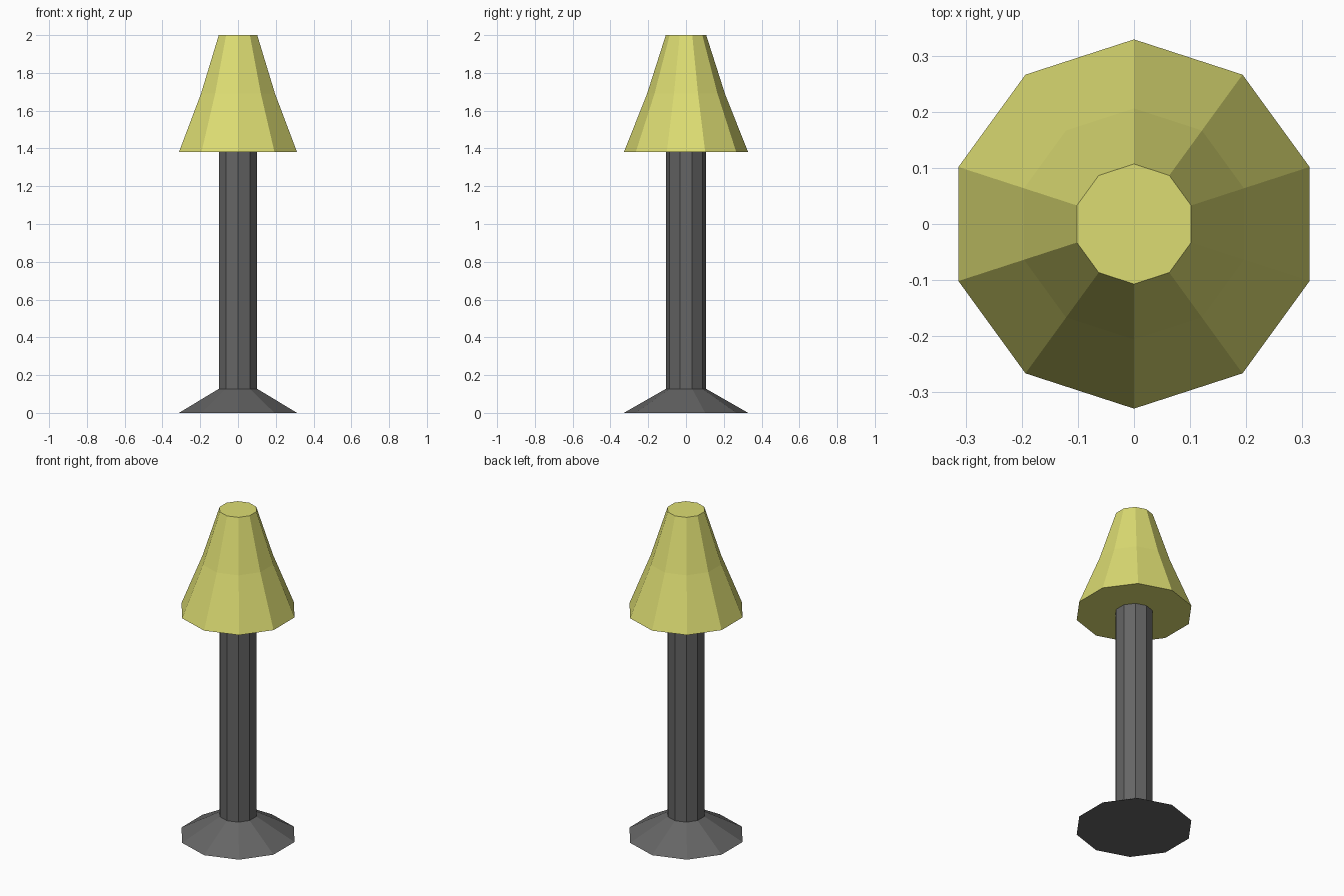
import bpy, bmesh, math

if "Cube" in bpy.data.objects:
    bpy.data.objects.remove(bpy.data.objects["Cube"])

SIDES = 10
R_WIDE, R_MID, R_POLE = 0.329, 0.206, 0.107
Z_BASE, Z_SHADE, Z_MID, Z_TOP = 0.127, 1.38, 1.69, 2.0


def lathe(name, profile, color=None, cap_start=False, cap_end=False):
    """Ten-sided flat-shaded solid from (radius, z) points."""
    bm = bmesh.new()
    rings = []
    for r, z in profile:
        angles = [math.pi / 2 + 2 * math.pi * i / SIDES for i in range(SIDES)]
        rings.append([bm.verts.new((r * math.cos(a), r * math.sin(a), z)) for a in angles])
    for low, high in zip(rings, rings[1:]):
        for i in range(SIDES):
            j = (i + 1) % SIDES
            bm.faces.new((low[i], low[j], high[j], high[i]))
    if cap_start:
        bm.faces.new(rings[0][::-1])
    if cap_end:
        bm.faces.new(rings[-1])
    mesh = bpy.data.meshes.new(name)
    bm.to_mesh(mesh)
    bm.free()
    obj = bpy.data.objects.new(name, mesh)
    bpy.context.collection.objects.link(obj)
    if color:
        mat = bpy.data.materials.new(name + "_color")
        mat.diffuse_color = color
        mat.use_nodes = True
        mat.node_tree.nodes["Principled BSDF"].inputs["Base Color"].default_value = mat.diffuse_color
        mesh.materials.append(mat)
    return obj


dark_grey = (0.13, 0.13, 0.13, 1)

# Flared foot
lathe("base", [(R_WIDE, 0), (R_POLE, Z_BASE)], dark_grey, cap_start=True)

# Straight pole
lathe("pole", [(R_POLE, Z_BASE), (R_POLE, Z_SHADE)], dark_grey)

# Shade: underside ring around the pole, two sloped bands, closed top
lathe("shade",
      [(R_POLE, Z_SHADE), (R_WIDE, Z_SHADE), (R_MID, Z_MID), (R_POLE, Z_TOP)],
      (0.72, 0.72, 0.17, 1), cap_end=True)
